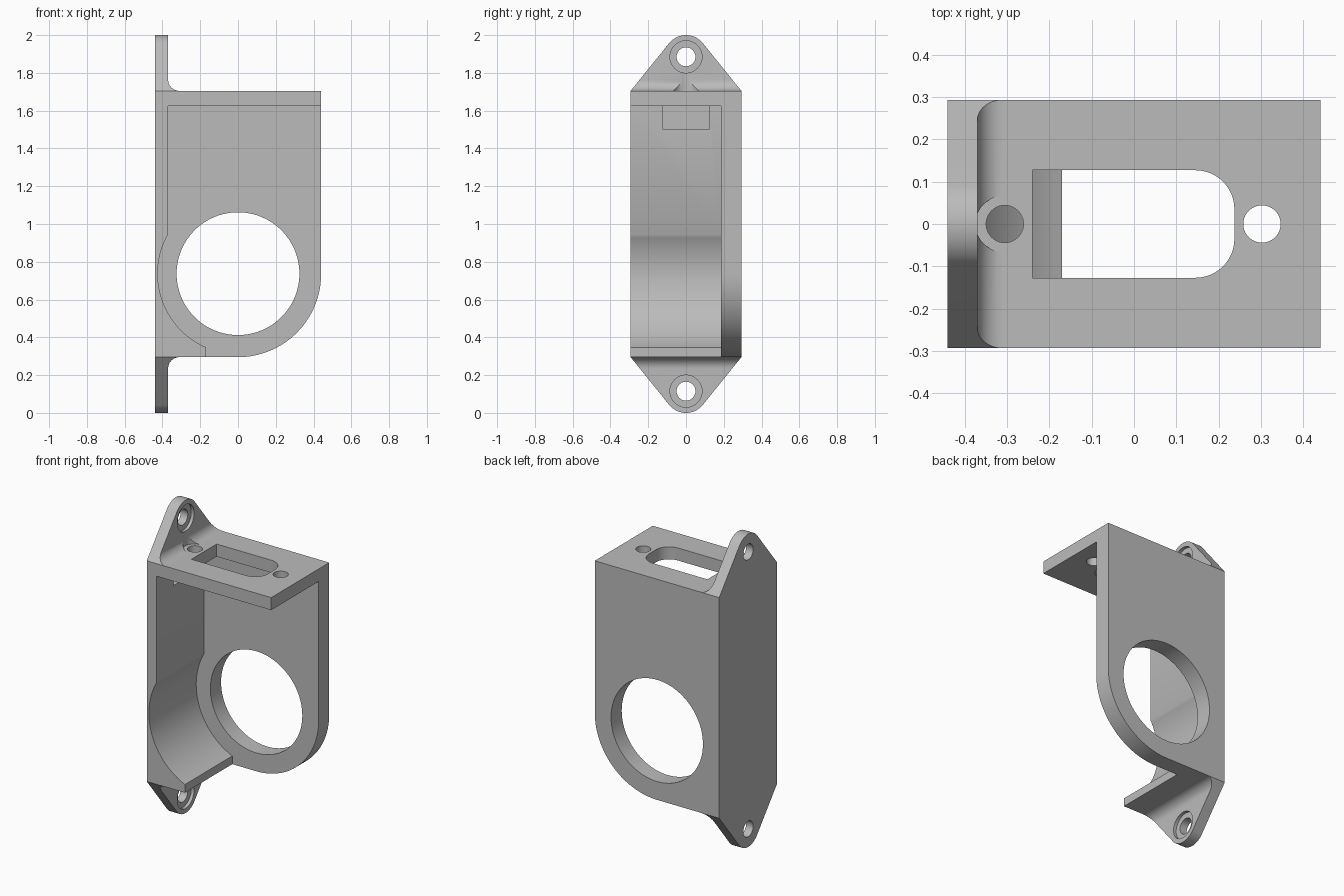
import bpy, bmesh
from math import cos, sin, pi, atan2, acos, hypot, radians

cube = bpy.data.objects.get("Cube")
if cube:
    bpy.data.objects.remove(cube, do_unlink=True)

grey = bpy.data.materials.new("plain grey")
grey.use_nodes = True
colour = (0.5, 0.5, 0.5, 1)
grey.diffuse_color = colour
grey.node_tree.nodes["Principled BSDF"].inputs["Base Color"].default_value = colour

# Main dimensions
W, D = 0.44, 0.293            # half width and half depth
LOW, HIGH = 0.295, 1.705      # body bottom and top
WALL = -0.37                  # inner face of side wall
PLATE_Y = 0.185               # front face of back plate
DECK = 1.625                  # underside of top plate
BORE_Z = 0.737


def arc(cx, cy, r, a, b, n=24):
    return [(cx + r * cos(a + (b - a) * i / n), cy + r * sin(a + (b - a) * i / n))
            for i in range(n + 1)]


def circle(cx, cy, r, n=64):
    return arc(cx, cy, r, 0, 2 * pi, n)[:-1]


def rect(u0, u1, v0, v1):
    return [(u0, v0), (u1, v0), (u1, v1), (u0, v1)]


def prism(name, outline, axis, lo, hi):
    """Extrude a closed 2D outline along an axis."""
    place = {"x": lambda u, v, t: (t, u, v),
             "y": lambda u, v, t: (u, t, v),
             "z": lambda u, v, t: (u, v, t)}[axis]
    bm = bmesh.new()
    rings = [[bm.verts.new(place(u, v, t)) for u, v in outline] for t in (lo, hi)]
    for ring in rings:
        bm.faces.new(ring)
    n = len(outline)
    for i in range(n):
        j = (i + 1) % n
        bm.faces.new((rings[0][i], rings[0][j], rings[1][j], rings[1][i]))
    bmesh.ops.recalc_face_normals(bm, faces=bm.faces[:])
    mesh = bpy.data.meshes.new(name)
    bm.to_mesh(mesh)
    bm.free()
    mesh.materials.append(grey)
    obj = bpy.data.objects.new(name, mesh)
    bpy.context.collection.objects.link(obj)
    return obj


def combine(obj, operation, outline, axis, lo, hi):
    """Apply a boolean with a temporary prism."""
    cutter = prism("cutter", outline, axis, lo, hi)
    cutter.hide_render = True
    mod = obj.modifiers.new("boolean", "BOOLEAN")
    mod.operation, mod.solver, mod.object = operation, "EXACT", cutter
    bpy.context.view_layer.update()
    result = obj.evaluated_get(bpy.context.evaluated_depsgraph_get())
    mesh = bpy.data.meshes.new_from_object(result)
    obj.modifiers.clear()
    obj.data = mesh
    bpy.data.objects.remove(cutter, do_unlink=True)


def cut(obj, *args):
    combine(obj, "DIFFERENCE", *args)


# Back plate with one rounded corner and a large bore
outline = [(-W, HIGH), (-W, LOW)] + arc(0, LOW + W, W, -pi / 2, 0, 32) + [(W, HIGH)]
back_plate = prism("back_plate", outline, "y", PLATE_Y, D)
cut(back_plate, circle(0, BORE_Z, 0.325, 96), "y", 0, 1)

# Side wall sweeping into a curved cradle, with a shallow pocket
r = 0.425
start = atan2((r * r - WALL * WALL) ** 0.5, WALL)
end = 2 * pi - acos(-0.17 / r)
outline = [(-W, DECK), (-W, LOW), (-0.17, LOW)]
outline += arc(0, BORE_Z, r, end, start, 32) + [(WALL, DECK)]
side_wall = prism("side_wall", outline, "y", -D, PLATE_Y)
cut(side_wall, rect(-0.123, 0.123, 1.5, 1.7), "x", WALL - 0.035, 0)

# Top plate with slot and two screw holes
top_plate = prism("top_plate", rect(-W, W, -D, PLATE_Y), "z", DECK, HIGH)
slot = [(-0.24, 0.127), (-0.24, -0.127)]
slot += arc(0.145, -0.035, 0.092, -pi / 2, 0, 12) + arc(0.145, 0.035, 0.092, 0, pi / 2, 12)
cut(top_plate, slot, "z", 1, 2)
for x in (-0.305, 0.302):
    cut(top_plate, circle(x, 0, 0.044, 40), "z", 1, 2)


# Mounting ears with filleted roots and counterbored holes
def ear(name, upper):
    def flip(points):
        return points if upper else [(u, 2 - v) for u, v in points]

    fillet, tip_z, tip_r = 0.06, 1.885, 0.115
    side = [(-W, HIGH)] + arc(WALL + fillet, HIGH + fillet, fillet, 1.5 * pi, pi, 12)
    side += [(WALL, 2.1), (-W, 2.1)]
    obj = prism(name, flip(side), "y", -0.4, 0.4)
    drop = HIGH - tip_z
    a = atan2(drop, D) + acos(tip_r / hypot(D, drop))
    face = [(-D, HIGH), (D, HIGH)] + arc(0, tip_z, tip_r, a, pi - a, 32)
    combine(obj, "INTERSECT", flip(face), "x", -1, 1)
    cut(obj, flip(circle(0, tip_z, 0.05, 40)), "x", -1, 1)
    cut(obj, flip(circle(0, tip_z, 0.085, 48)), "x", WALL - 0.02, 0)
    return obj


upper_ear = ear("upper_ear", True)
lower_ear = ear("lower_ear", False)
# Screw head clearance through the upper fillet
cut(upper_ear, circle(-0.308, 0, 0.066, 48), "z", 1.6, 1.9)

# Smooth curved walls, keep edges crisp
bpy.ops.object.select_all(action="DESELECT")
for obj in (back_plate, side_wall, top_plate, upper_ear, lower_ear):
    obj.select_set(True)
bpy.context.view_layer.objects.active = back_plate
bpy.ops.object.shade_smooth_by_angle(angle=radians(30))
